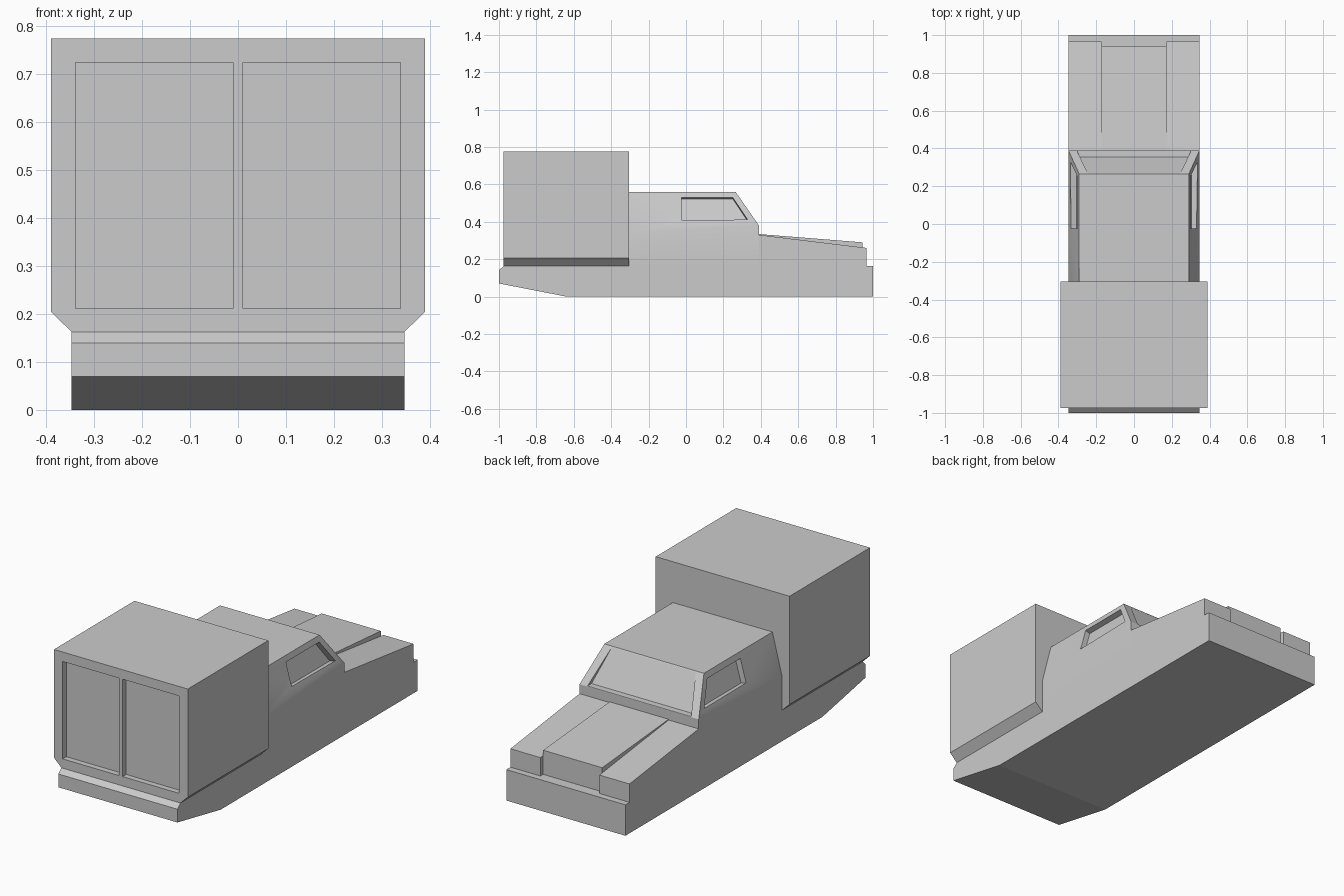
import bpy, bmesh, math
from mathutils import Vector

cube = bpy.data.objects.get("Cube")
if cube:
    bpy.data.objects.remove(cube, do_unlink=True)

grey = bpy.data.materials.new("plain grey")
grey.use_nodes = True
grey.diffuse_color = (0.6, 0.6, 0.6, 1)
grey.node_tree.nodes["Principled BSDF"].inputs["Base Color"].default_value = (0.6, 0.6, 0.6, 1)


def loft(name, rings):
    """Closed solid joining rings with equal point counts."""
    bm = bmesh.new()
    loops = [[bm.verts.new(p) for p in ring] for ring in rings]
    for a, b in zip(loops, loops[1:]):
        for i in range(len(a)):
            j = (i + 1) % len(a)
            bm.faces.new((a[i], a[j], b[j], b[i]))
    bm.faces.new(loops[0])
    bm.faces.new(loops[-1])
    bmesh.ops.recalc_face_normals(bm, faces=bm.faces)
    mesh = bpy.data.meshes.new(name)
    bm.to_mesh(mesh)
    bm.free()
    obj = bpy.data.objects.new(name, mesh)
    mesh.materials.append(grey)
    bpy.context.collection.objects.link(obj)
    return obj


def side_prism(name, profile, x0, x1):
    """Extrude a (y, z) profile across x."""
    return loft(name, [[(x, y, z) for y, z in profile] for x in (x0, x1)])


def activate(obj):
    bpy.ops.object.select_all(action='DESELECT')
    obj.select_set(True)
    bpy.context.view_layer.objects.active = obj


def cut(obj, cutter):
    mod = obj.modifiers.new("cut", 'BOOLEAN')
    mod.operation = 'DIFFERENCE'
    mod.solver = 'EXACT'
    mod.object = cutter
    activate(obj)
    bpy.ops.object.modifier_apply(modifier=mod.name)
    bpy.data.objects.remove(cutter, do_unlink=True)


W = 0.347       # half width of the body
DECK = 0.163    # top of the chassis
HOOD = 0.172    # half width of the raised hood

# Chassis with sloped tail underside and front bumper step
side_prism("chassis", [(-1, 0.07), (-0.64, 0), (1, 0), (1, DECK),
                       (-0.975, DECK), (-1, 0.14)], -W, W)

# Fenders and the raised hood between them
for side, s in (("left", 1), ("right", -1)):
    side_prism(side + "_fender", [(0.39, DECK), (0.966, DECK), (0.966, 0.26), (0.39, 0.33)],
               s * HOOD, s * W)
side_prism("hood", [(0.39, DECK), (0.943, DECK), (0.943, 0.29), (0.39, 0.334)], -HOOD, HOOD)


# Cab: straight lower walls, upper walls leaning in to the roof
def cab_ring(half, front, z_back, z_front):
    return [(-half, -0.305, z_back), (half, -0.305, z_back),
            (half, front, z_front), (-half, front, z_front)]


cab = loft("cab", [cab_ring(W, 0.39, DECK, DECK), cab_ring(W, 0.39, 0.34, 0.38),
                   cab_ring(0.29, 0.265, 0.56, 0.56)])

# Side windows, sunk square to the leaning walls
window = [(-0.025, 0.41), (0.33, 0.41), (0.25, 0.53), (-0.025, 0.53)]
lean = 0.285
for s in (1, -1):
    normal = Vector((s, 0, lean)).normalized()
    wall = [Vector((s * (W - lean * (z - 0.36)), y, z)) for y, z in window]
    cut(cab, loft("window_cutter", [[p + normal * d for p in wall] for d in (-0.03, 0.04)]))

# Windshield, sunk deepest at its lower ledge
cut(cab, loft("windshield_cutter", [
    [(s * 0.302, 0.355, 0.382), (s * 0.302, 0.42, 0.382), (s * 0.245, 0.285, 0.555),
     (s * 0.245, 0.268, 0.555)] for s in (1, -1)]))

# Cargo box with chamfered lower sides
section = [(-W, DECK), (W, DECK), (0.39, 0.205), (0.39, 0.775), (-0.39, 0.775), (-0.39, 0.205)]
box = loft("cargo_box", [[(x, y, z) for x, z in section] for y in (-0.975, -0.305)])

# Two recessed door panels
door = [(-1.02, 0.212), (-0.945, 0.212), (-0.945, 0.725), (-1.02, 0.725)]
for s in (1, -1):
    cut(box, side_prism("door_cutter", door, s * 0.01, s * 0.339))

# Soft fold along the cab walls, crisp edges elsewhere
activate(cab)
bpy.ops.object.shade_smooth_by_angle(angle=math.radians(25))
